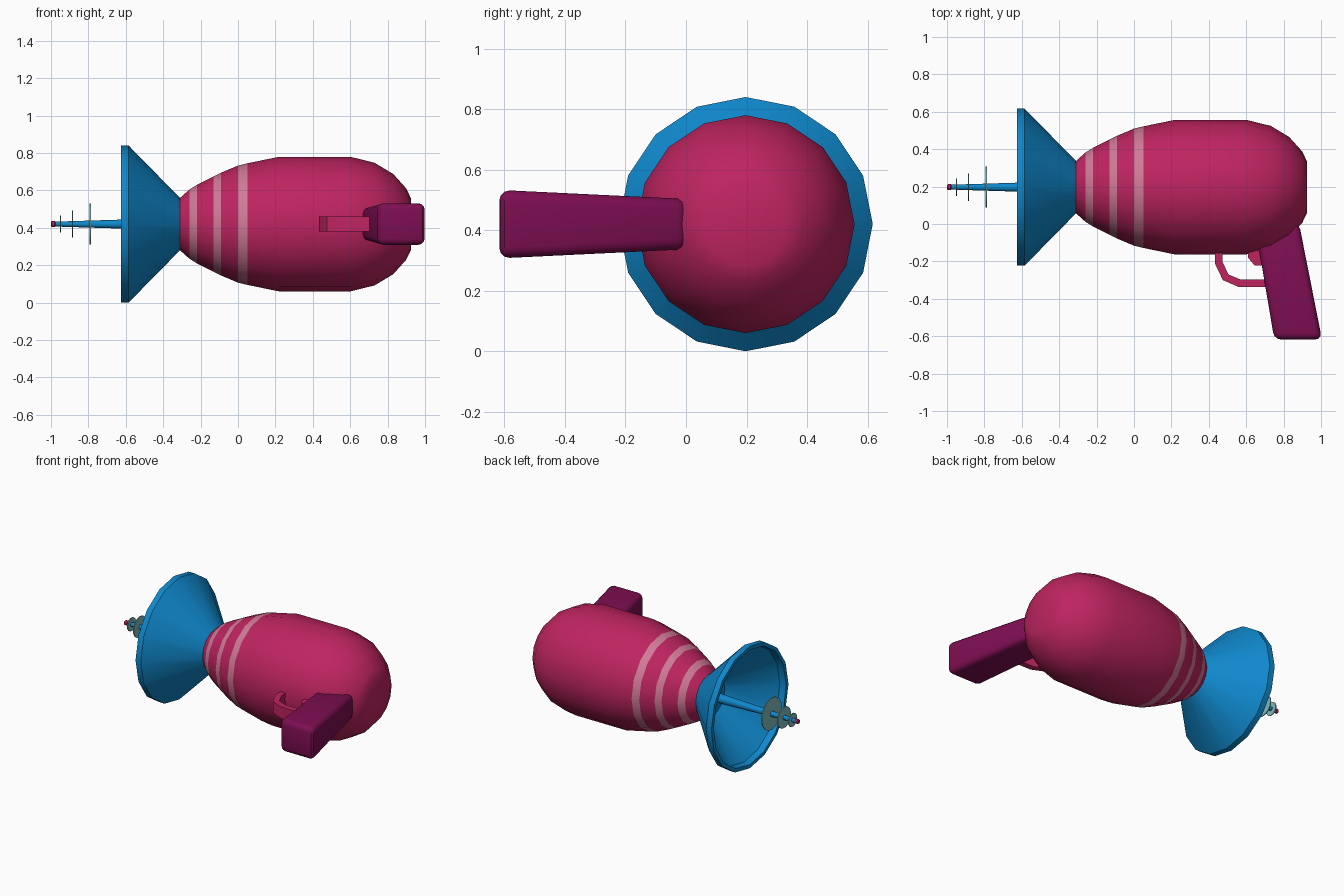
import bpy, bmesh, math

if "Cube" in bpy.data.objects:
    bpy.data.objects.remove(bpy.data.objects["Cube"], do_unlink=True)

AXIS_Y, AXIS_Z = 0.197, 0.42


def material(name, rgb):
    lin = [((c / 255 + 0.055) / 1.055) ** 2.4 for c in rgb] + [1]
    m = bpy.data.materials.new(name)
    m.use_nodes = True
    m.diffuse_color = lin
    m.node_tree.nodes["Principled BSDF"].inputs["Base Color"].default_value = lin
    return m


magenta = material("magenta", (190, 36, 96))
pink = material("pale pink", (210, 122, 152))
blue = material("blue", (15, 136, 204))
purple = material("purple", (126, 14, 82))
teal = material("pale teal", (128, 186, 188))


def finish(name, bm, mats, bevel=0):
    bmesh.ops.recalc_face_normals(bm, faces=bm.faces)
    mesh = bpy.data.meshes.new(name)
    bm.to_mesh(mesh)
    bm.free()
    for m in mats:
        mesh.materials.append(m)
    obj = bpy.data.objects.new(name, mesh)
    bpy.context.collection.objects.link(obj)
    bpy.ops.object.select_all(action="DESELECT")
    obj.select_set(True)
    bpy.context.view_layer.objects.active = obj
    if bevel:
        mod = obj.modifiers.new("Rounded edges", "BEVEL")
        mod.width, mod.segments = bevel, 3
        bpy.ops.object.modifier_apply(modifier=mod.name)
    bpy.ops.object.shade_smooth_by_angle(angle=math.radians(32))
    return obj


def lathe(name, profile, mats, sides=16, bands=()):
    """Revolve (x, radius) points about the barrel axis and cap both ends."""
    bm = bmesh.new()
    angles = [math.tau * i / sides for i in range(sides)]
    rings = [[bm.verts.new((x, AXIS_Y + r * math.sin(a), AXIS_Z + r * math.cos(a)))
              for a in angles] for x, r in profile]
    for k, (a, b) in enumerate(zip(rings, rings[1:])):
        for i in range(sides):
            j = (i + 1) % sides
            f = bm.faces.new((a[i], a[j], b[j], b[i]))
            f.material_index = int(k in bands)
    bm.faces.new(rings[0])
    bm.faces.new(rings[-1])
    return finish(name, bm, mats)


def plate(name, outline, half, mat):
    """Extrude an (x, y) outline to either side of the barrel's mid height."""
    bm = bmesh.new()
    low = [bm.verts.new((x, y, AXIS_Z - half)) for x, y in outline]
    high = [bm.verts.new((x, y, AXIS_Z + half)) for x, y in outline]
    bm.faces.new(low)
    bm.faces.new(high)
    for i in range(len(low)):
        j = (i + 1) % len(low)
        bm.faces.new((low[i], low[j], high[j], high[i]))
    return finish(name, bm, [mat])


# Bulbous body with three pale bands
lathe("body", [(-0.31, 0.14), (-0.26, 0.185), (-0.22, 0.21), (-0.13, 0.255),
               (-0.09, 0.275), (0, 0.313), (0.05, 0.325), (0.22, 0.36),
               (0.6, 0.36), (0.73, 0.328), (0.83, 0.268), (0.9, 0.19),
               (0.925, 0.137)], [magenta, pink], bands=(1, 3, 5))

# Hollow flared dish
lathe("dish", [(-0.31, 0.14), (-0.585, 0.42), (-0.625, 0.42), (-0.625, 0.395),
               (-0.58, 0.39), (-0.34, 0.135)], [blue])

# Antenna rod, tip and thin discs
lathe("antenna_rod", [(-0.33, 0.033), (-0.98, 0.013)], [blue])
lathe("antenna_tip", [(-1, 0.011), (-0.995, 0.016), (-0.98, 0.016), (-0.975, 0.012)], [magenta])
for n, (x, r) in enumerate([(-0.79, 0.11), (-0.885, 0.073), (-0.95, 0.046)], 1):
    lathe(f"antenna_disc_{n}", [(x - 0.003, r), (x + 0.003, r)], [teal])

# Slanted grip, wider towards its foot
bm = bmesh.new()
ends = []
for y, x0, x1, half in [(0.005, 0.645, 0.882, 0.083), (-0.617, 0.75, 1.005, 0.113)]:
    ends.append([bm.verts.new((x, y, AXIS_Z + s * half))
                 for x, s in [(x0, -1), (x1, -1), (x1, 1), (x0, 1)]])
bm.faces.new(ends[0])
bm.faces.new(ends[1])
for i in range(4):
    j = (i + 1) % 4
    bm.faces.new((ends[0][i], ends[0][j], ends[1][j], ends[1][i]))
finish("grip", bm, [purple], bevel=0.035)

# Trigger guard strip and trigger
outer = [(0.432, -0.1), (0.432, -0.21), (0.475, -0.3), (0.56, -0.337), (0.74, -0.337)]
inner = [(0.74, -0.297), (0.57, -0.297), (0.505, -0.27), (0.472, -0.2), (0.472, -0.1)]
plate("trigger_guard", outer + inner, 0.04, magenta)
plate("trigger", [(0.61, -0.12), (0.61, -0.18), (0.645, -0.222), (0.72, -0.222),
                  (0.72, -0.12)], 0.035, magenta)
